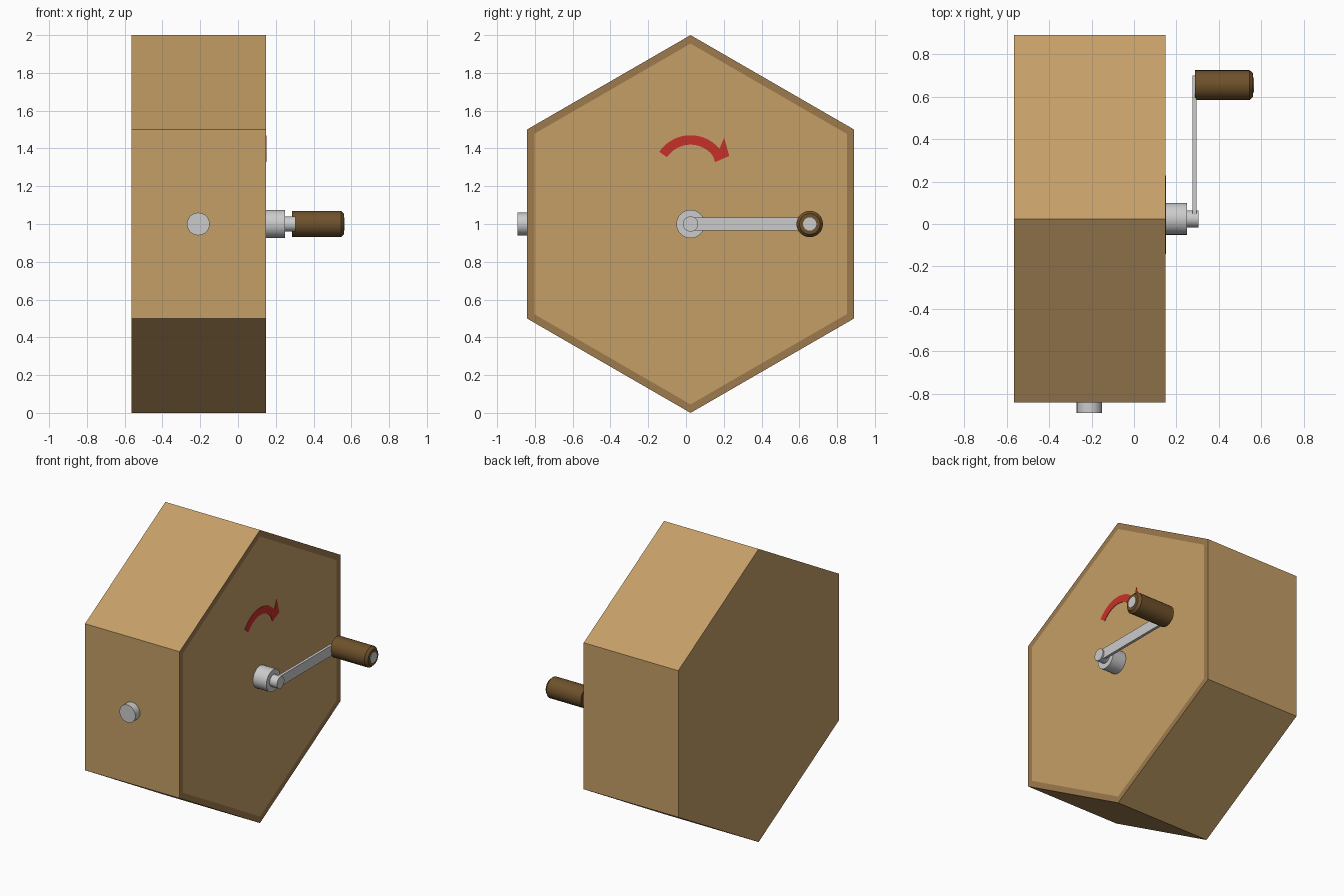
import bpy, bmesh
from math import radians, cos, sin, pi
from mathutils import Matrix, Vector

if "Cube" in bpy.data.objects:
    bpy.data.objects.remove(bpy.data.objects["Cube"])

YC, ZC = 0.024, 1.0           # hexagon centre
X0, X1 = -0.565, 0.149        # back and face of the box
HY = 0.655                    # handle axis


def material(name, rgb):
    m = bpy.data.materials.new(name)
    m.diffuse_color = (*rgb, 1)
    m.use_nodes = True
    m.node_tree.nodes["Principled BSDF"].inputs["Base Color"].default_value = m.diffuse_color
    return m


wood = material("light_wood", (0.56, 0.345, 0.135))
trim = material("trim_wood", (0.34, 0.195, 0.075))
dark = material("dark_wood", (0.155, 0.082, 0.024))
red = material("red_paint", (0.58, 0.03, 0.022))


def finish(name, bm, mats=(), smooth=False):
    bmesh.ops.recalc_face_normals(bm, faces=bm.faces)
    me = bpy.data.meshes.new(name)
    bm.to_mesh(me)
    bm.free()
    ob = bpy.data.objects.new(name, me)
    bpy.context.collection.objects.link(ob)
    for m in mats:
        me.materials.append(m)
    if smooth:
        bpy.ops.object.select_all(action='DESELECT')
        bpy.context.view_layer.objects.active = ob
        ob.select_set(True)
        bpy.ops.object.shade_smooth_by_angle(angle=radians(30))
    return ob


def prism(bm, pts, x0, x1):
    """Extrude a (y, z) outline along x; returns the face at x1."""
    base = bm.faces.new([bm.verts.new((x0, y, z)) for y, z in pts])
    ext = bmesh.ops.extrude_face_region(bm, geom=[base], use_keep_orig=True)["geom"]
    bmesh.ops.translate(bm, vec=(x1 - x0, 0, 0),
                        verts=[g for g in ext if isinstance(g, bmesh.types.BMVert)])
    return next(g for g in ext if isinstance(g, bmesh.types.BMFace))


def turned(name, profile, origin, mats=(), axis='X', n=32):
    """Solid of revolution from (distance, radius) pairs."""
    bm = bmesh.new()
    rings = [[bm.verts.new((d, r * cos(2 * pi * i / n), r * sin(2 * pi * i / n)))
              for i in range(n)] for d, r in profile]
    for a, b in zip(rings, rings[1:]):
        for i in range(n):
            j = (i + 1) % n
            bm.faces.new((a[i], a[j], b[j], b[i]))
    bm.faces.new(rings[0])
    bm.faces.new(rings[-1])
    turn = Matrix.Rotation(radians(-90), 4, 'Z') if axis == '-Y' else Matrix()
    bm.transform(Matrix.Translation(Vector(origin)) @ turn)
    return finish(name, bm, mats, True)


# Hexagonal box with a darker rim around the crank-side face
bm = bmesh.new()
hexagon = [(YC + cos(radians(30 + 60 * i)), ZC + sin(radians(30 + 60 * i))) for i in range(6)]
face = prism(bm, hexagon, X0, X1)
for f in bmesh.ops.inset_region(bm, faces=[face], thickness=0.045)["faces"]:
    f.material_index = 1
finish("hexagonal_box", bm, (wood, trim))

# Front peg
turned("front_peg", [(-0.01, 0.06), (0.05, 0.06)], (-0.21, YC - 0.866, ZC), axis='-Y')

# Crank hub, shaft, arm
turned("crank_hub", [(0.14, 0.075), (0.25, 0.075)], (0, YC, ZC))
turned("crank_shaft", [(0.24, 0.04), (0.305, 0.04)], (0, YC, ZC))
bm = bmesh.new()
prism(bm, [(YC, ZC - 0.035), (HY + 0.045, ZC - 0.035),
           (HY + 0.045, ZC + 0.035), (YC, ZC + 0.035)], 0.275, 0.294)
finish("crank_arm", bm)

# Handle grip with chamfered end, and the pin showing in it
turned("handle_grip", [(0.287, 0.07), (0.545, 0.07), (0.562, 0.055)], (0, HY, ZC), (dark,))
turned("handle_pin", [(0.28, 0.035), (0.565, 0.035)], (0, HY, ZC))

# Painted direction arrow: curved shaft and head
bm = bmesh.new()
angles = [radians(146 - 106 * i / 14) for i in range(15)]
arc = [(YC + r * cos(a), 1.27 + r * sin(a))
       for r, seq in ((0.2, angles), (0.15, angles[::-1])) for a in seq]
head = [(0.155, 1.328), (0.229, 1.36), (0.202, 1.457)]
arrow = arc[:15] + head[::-1] + arc[15:]
prism(bm, arrow, X1 - 0.002, X1 + 0.003)
finish("direction_arrow", bm, (red,))
